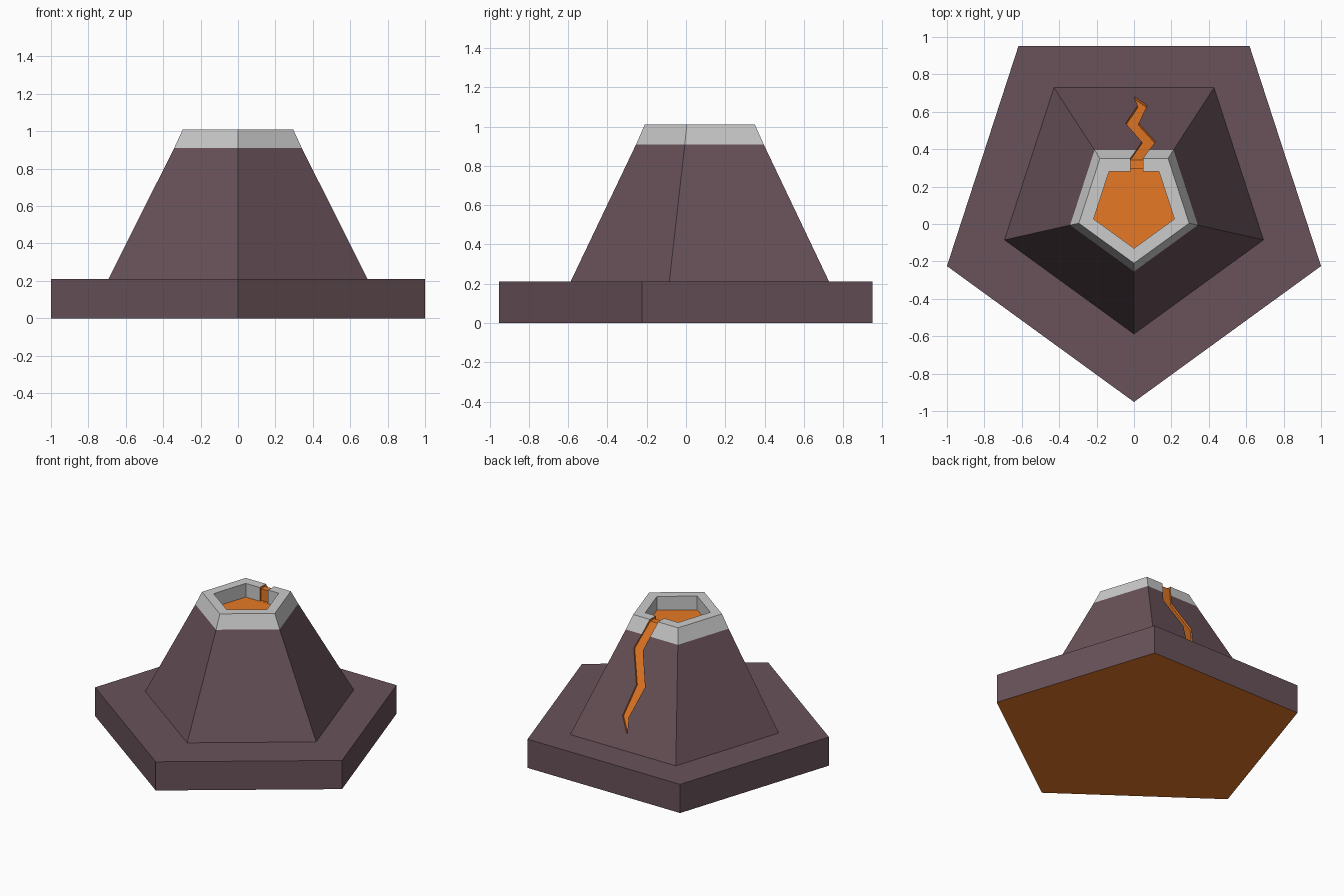
import bpy, bmesh
from math import sin, cos, pi

if "Cube" in bpy.data.objects:
    bpy.data.objects.remove(bpy.data.objects["Cube"])


def material(name, rgb):
    m = bpy.data.materials.new(name)
    m.diffuse_color = (*rgb, 1)
    m.use_nodes = True
    m.node_tree.nodes["Principled BSDF"].inputs["Base Color"].default_value = m.diffuse_color
    return m


MATS = [material("rock", (0.14, 0.085, 0.1)),
        material("ash_rim", (0.6, 0.6, 0.6)),
        material("lava", (0.79, 0.19, 0.018))]
ROCK, RIM, LAVA = range(3)


def loft(name, rings, band_mats, end_mats):
    """Join equal-sized rings of points into a closed solid."""
    bm = bmesh.new()
    loops = [[bm.verts.new(p) for p in ring] for ring in rings]
    n = len(loops[0])
    for a, b, mat in zip(loops, loops[1:], band_mats):
        for i in range(n):
            j = (i + 1) % n
            bm.faces.new((a[i], a[j], b[j], b[i])).material_index = mat
    bm.faces.new(loops[0][::-1]).material_index = end_mats[0]
    bm.faces.new(loops[-1]).material_index = end_mats[1]
    bmesh.ops.recalc_face_normals(bm, faces=bm.faces)
    me = bpy.data.meshes.new(name)
    bm.to_mesh(me)
    bm.free()
    for m in MATS:
        me.materials.append(m)
    ob = bpy.data.objects.new(name, me)
    bpy.context.collection.objects.link(ob)
    return ob


def pentagon(r, cy, z):
    angles = [-pi / 2 + 2 * pi * k / 5 for k in range(5)]
    return [(r * cos(a), cy + r * sin(a), z) for a in angles]


# Slab, cone, pale rim and crater with a lava floor, as one solid
volcano = loft("volcano", [
    pentagon(1.0515, 0.1, 0), pentagon(1.0515, 0.1, 0.21),
    pentagon(0.728, 0.14, 0.21), pentagon(0.359, 0.105, 0.91),
    pentagon(0.31, 0.1, 1.01), pentagon(0.227, 0.097, 1.01),
    pentagon(0.227, 0.097, 0.91)],
    [ROCK, ROCK, ROCK, RIM, RIM, RIM], (LAVA, LAVA))

# Zigzag lava channel: over the rim and down the back slope
D = 0.015
NY, NZ = 0.903, 0.429


def section(xl, xr, inner, outer):
    return [(xl, *inner), (xr, *inner), (xr, *outer), (xl, *outer)]


L, R = -0.02, 0.048
sections = [section(L, R, (0.281 + D, 0.911), (0.25, 0.911)),
            section(L, R, (0.281 + D, 1.01 - D), (0.25, 1.04)),
            section(L, R, (0.351 - D * 0.6, 1.01 - D), (0.37, 1.04))]
for xl, xr, y in [(0.042, 0.115, 0.442), (-0.045, 0.025, 0.54),
                  (0.02, 0.07, 0.635), (0.0, 0.005, 0.68)]:
    z = 1.01 - (y - 0.351) / 0.473
    sections.append(section(xl, xr, (y - NY * D, z - NZ * D),
                            (y + NY * D, z + NZ * D)))
cutter = loft("lava_channel_cutter", sections, [LAVA] * 6, (LAVA, LAVA))
cutter.hide_render = True

mod = volcano.modifiers.new("lava_channel", 'BOOLEAN')
mod.operation = 'DIFFERENCE'
mod.solver = 'EXACT'
mod.object = cutter
bpy.context.view_layer.objects.active = volcano
bpy.ops.object.modifier_apply(modifier=mod.name)
bpy.data.objects.remove(cutter)
